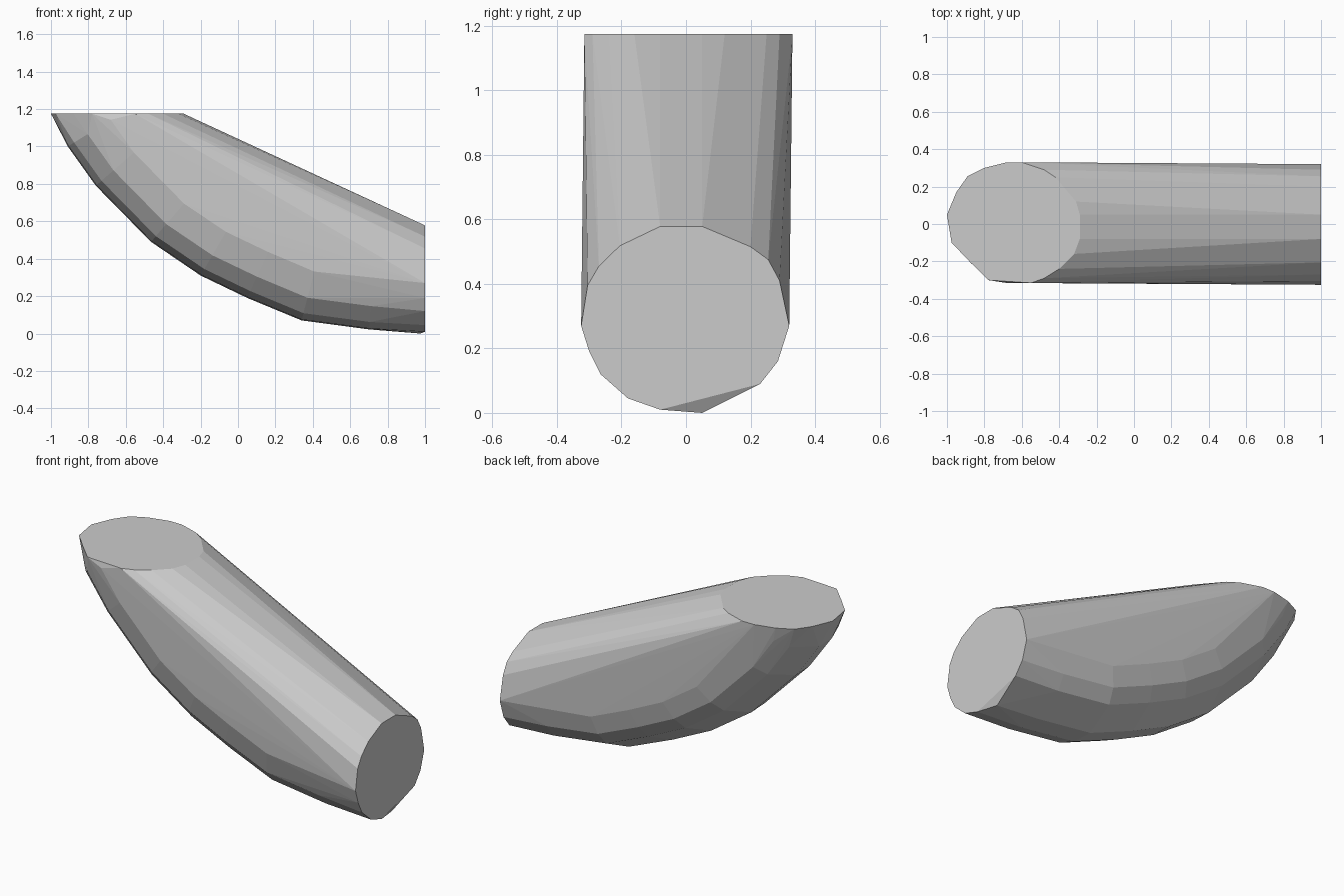
import bpy, bmesh
from mathutils import Vector

if "Cube" in bpy.data.objects:
    bpy.data.objects.remove(bpy.data.objects["Cube"])

TOP = 1.175

# Outline of the vertical end face (y, z) at x = 1
end_face = [(-.08, .578), (.05, .578), (.2, .515), (.255, .475), (.29, .41),
            (.32, .27), (.285, .16), (.23, .09), (-.08, .01), (-.18, .045),
            (-.265, .12), (-.3, .19), (-.325, .27), (-.305, .395),
            (-.27, .455), (-.205, .518)]

# Outline of the flat top face (x, y)
top_face = [(-1, .05), (-.95, .17), (-.89, .255), (-.8, .3), (-.68, .33),
            (-.6, .33), (-.48, .29), (-.42, .25), (-.31, .12), (-.29, .05),
            (-.29, -.08), (-.32, -.16), (-.4, -.24), (-.48, -.29),
            (-.55, -.315), (-.78, -.3), (-.88, -.2), (-.975, -.1)]

# Curved underside spine (x, z), and cross-section (y, depth from the spine)
spine = [(-1, TOP), (-.91, 1.0), (-.76, .79), (-.465, .49), (-.2, .31),
         (.05, .19), (.34, .07), (.7, .022), (1, .002)]
section = [(-.08, .005), (.05, 0), (.23, .085), (.285, .16), (.315, .27),
           (-.18, .04), (-.265, .125), (-.315, .27)]

points = [Vector((1, y, z)) for y, z in end_face]
points += [Vector((x, y, TOP)) for x, y in top_face]
points.append(Vector((.975, .05, 0)))
for before, here, after in zip(spine, spine[1:], spine[2:]):
    dx, dz = after[0] - before[0], after[1] - before[1]
    inward = Vector((-dz, 0, dx)).normalized()
    for y, depth in section:
        points.append(Vector((here[0], y, here[1])) + inward * depth)

# Faceted convex body around all the sections
bm = bmesh.new()
for p in points:
    bm.verts.new(p)
hull = bmesh.ops.convex_hull(bm, input=bm.verts)
loose = [v for v in bm.verts if not v.link_faces]
bmesh.ops.delete(bm, geom=loose, context='VERTS')
bmesh.ops.dissolve_limit(bm, angle_limit=.01, verts=bm.verts, edges=bm.edges)
bmesh.ops.recalc_face_normals(bm, faces=bm.faces)
mesh = bpy.data.meshes.new("elbow_hull")
bm.to_mesh(mesh)
bm.free()
bpy.context.collection.objects.link(bpy.data.objects.new("elbow_hull", mesh))
